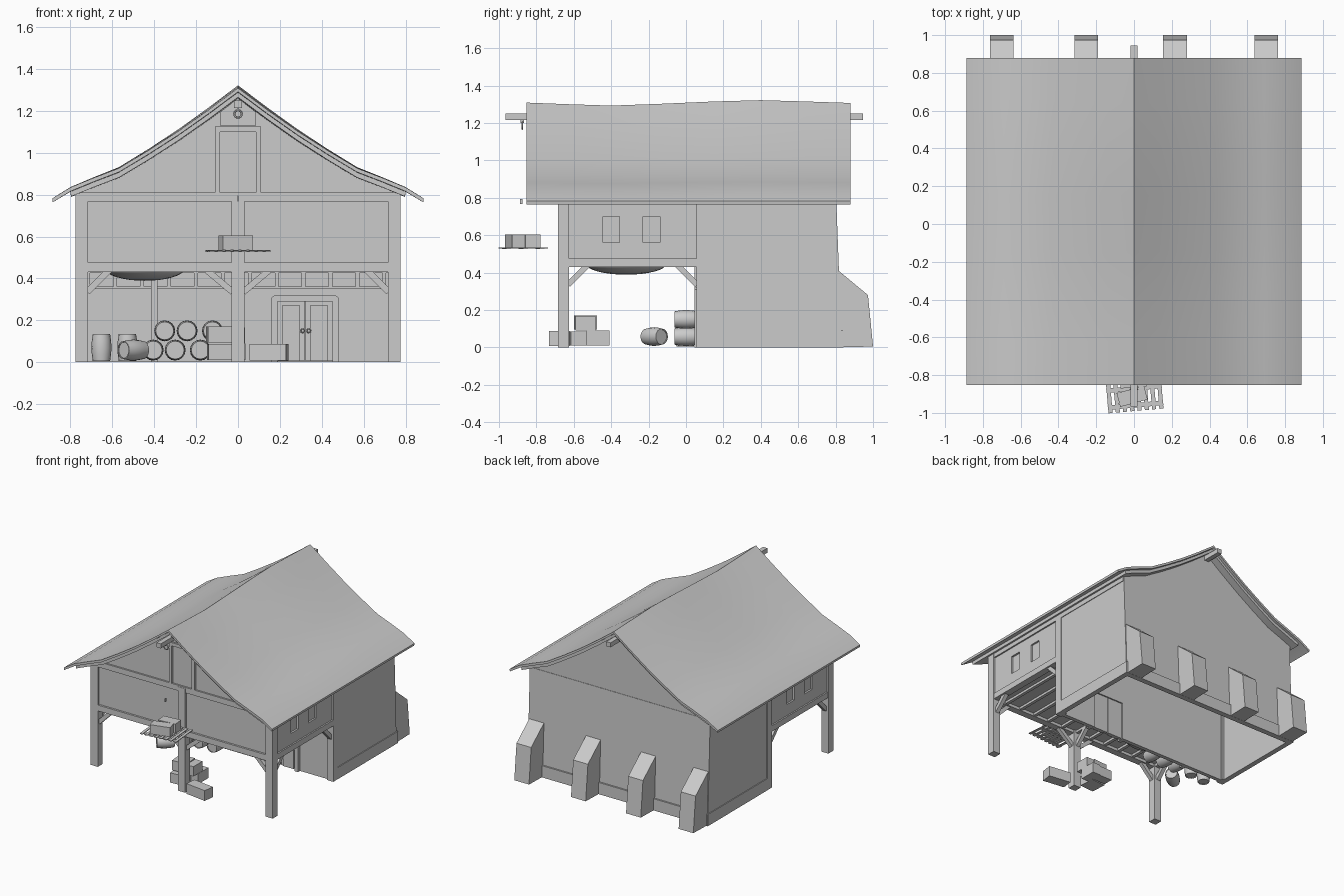
import bpy, bmesh, math
from mathutils import Vector, Matrix

if "Cube" in bpy.data.objects:
    bpy.data.objects.remove(bpy.data.objects["Cube"])


def finish(name, bm, smooth=False):
    bmesh.ops.recalc_face_normals(bm, faces=bm.faces)
    me = bpy.data.meshes.new(name)
    bm.to_mesh(me)
    bm.free()
    ob = bpy.data.objects.new(name, me)
    bpy.context.collection.objects.link(ob)
    if smooth:
        bpy.context.view_layer.objects.active = ob
        ob.select_set(True)
        bpy.ops.object.shade_smooth_by_angle(angle=math.radians(40))
        ob.select_set(False)
    return ob


def box(name, x0, x1, y0, y1, z0, z1, rot=0, pivot=None):
    bm = bmesh.new()
    c = Vector(((x0 + x1) / 2, (y0 + y1) / 2, (z0 + z1) / 2))
    m = Matrix.Translation(c) @ Matrix.Diagonal((x1 - x0, y1 - y0, z1 - z0, 1))
    p = Matrix.Translation(pivot or c)
    m = p @ Matrix.Rotation(math.radians(rot), 4, 'Z') @ p.inverted() @ m
    bmesh.ops.create_cube(bm, size=1, matrix=m)
    return finish(name, bm)


def prism(name, pts, axis, a, b):
    """Extrude a 2D outline (u, z) along x or y from a to b."""
    bm = bmesh.new()
    f = bm.faces.new([bm.verts.new((a, u, z) if axis == 'x' else (u, a, z)) for u, z in pts])
    r = bmesh.ops.extrude_face_region(bm, geom=[f])
    d = Vector((b - a, 0, 0)) if axis == 'x' else Vector((0, b - a, 0))
    bmesh.ops.translate(bm, verts=[v for v in r['geom'] if isinstance(v, bmesh.types.BMVert)], vec=d)
    return finish(name, bm)


def bar(name, p, q, w):
    p, q = Vector(p), Vector(q)
    d = q - p
    m = Matrix.Translation((p + q) / 2) @ d.to_track_quat('Z', 'Y').to_matrix().to_4x4()
    bm = bmesh.new()
    bmesh.ops.create_cube(bm, size=1, matrix=m @ Matrix.Diagonal((w, w, d.length, 1)))
    return finish(name, bm)


def barrel(name, loc, axis, r=0.05, h=0.125):
    """Lathe a bulged barrel with recessed heads, turned to the given axis."""
    prof = [(0, -.46), (.76, -.46), (.76, -.5), (.86, -.5), (.96, -.25), (1, 0),
            (.96, .25), (.86, .5), (.76, .5), (.76, .46), (0, .46)]
    bm = bmesh.new()
    vs = [bm.verts.new((a * r, 0, b * h)) for a, b in prof]
    es = [bm.edges.new(e) for e in zip(vs, vs[1:])]
    bmesh.ops.spin(bm, geom=vs + es, axis=(0, 0, 1), cent=(0, 0, 0), steps=16, angle=2 * math.pi)
    bmesh.ops.remove_doubles(bm, verts=bm.verts, dist=1e-5)
    q = Vector(axis).to_track_quat('Z', 'Y').to_matrix().to_4x4()
    bmesh.ops.transform(bm, verts=bm.verts, matrix=Matrix.Translation(loc) @ q)
    return finish(name, bm, True)


# Roof: curved flared section swept along y with a wavy ridge
half = [(0.887, .782), (.80, .835), (.69, .88), (.57, .926), (.43, 1.01), (.285, 1.103), (.14, 1.205), (0, 1.309)]
section = [(-x, z) for x, z in half] + half[-2::-1]


def roof(name, sec, top, thick, stations):
    bm = bmesh.new()
    rings = []
    for y, wave in stations:
        up = [(x, z - top + wave * (1 - abs(x) / .89)) for x, z in sec]
        lo = [(x * .997, z - thick) for x, z in reversed(up)]
        rings.append([bm.verts.new((x, y, z)) for x, z in up + lo])
    n = len(rings[0])
    for a, b in zip(rings, rings[1:]):
        for i in range(n):
            bm.faces.new((a[i], a[(i + 1) % n], b[(i + 1) % n], b[i]))
    m = n // 2
    for r in (rings[0], rings[-1]):
        for i in range(m - 1):
            bm.faces.new((r[i], r[i + 1], r[n - 2 - i], r[n - 1 - i]))
    return finish(name, bm, True)


waves = [(-.852, 0), (-.62, -.009), (-.4, -.016), (-.15, -.007), (.15, .006), (.4, .013), (.64, .006), (.88, -.002)]
roof("roof_covering", section, 0, .018, waves)
roof("roof_boards", section[1:-1], .02, .024, [(-.83, 0), (-.4, -.016), (.4, .013), (.86, -.002)])
box("ridge_beam", -.018, .018, -.965, .945, 1.215, 1.25)

# Gables
gable = [(-.775, .80), (.775, .80), (.56, .89), (.43, .97), (.285, 1.06), (0, 1.265),
         (-.285, 1.06), (-.43, .97), (-.56, .89)]
prism("front_gable", gable, 'y', -.67, -.64)
prism("back_gable", gable, 'y', .77, .80)
for s in (-1, 1):
    box("loft_door_jamb", s * .0975 - .012, s * .0975 + .012, -.685, -.66, .81, 1.125)
box("loft_door_lintel", -.085, .085, -.685, -.66, 1.10, 1.125)
prism("loft_peak_board", [(-.085, 1.13), (.085, 1.13), (.085, 1.195), (0, 1.26), (-.085, 1.195)], 'y', -.68, -.66)

# Timber frame of the open front
for x in (-.745, 0, .745):
    w = .03
    box("front_post", x - w, x + w, -.685, -.625, 0, .80)
box("front_lower_beam", -.715, .715, -.683, -.63, .43, .475)
box("front_upper_beam", -.775, .775, -.683, -.63, .768, .81)
for s in (-1, 1):
    a, b = sorted((s * .03, s * .715))
    box("front_panel", a, b, -.668, -.648, .47, .77)
    x0, x1 = sorted((s * .72, s * .773))
    box("wall_corner_post", x0, x1 + 0, .055, .115, 0, .80)
    box("side_lower_beam", x0, x1, -.625, .055, .43, .475)
    box("side_upper_beam", x0, x1, -.685, .80, .768, .81)
    # side panel built around two window openings
    p0, p1 = sorted((s * .745, s * .762))
    g0, g1 = sorted((s * .738, s * .748))
    box("side_panel_low", p0, p1, -.625, .055, .47, .56)
    box("side_panel_high", p0, p1, -.625, .055, .70, .77)
    for y0, y1 in ((-.625, -.445), (-.355, -.23), (-.14, .055)):
        box("side_panel_mid", p0, p1, y0, y1, .56, .70)
    for y0, y1 in ((-.445, -.355), (-.23, -.14)):
        box("side_window_pane", g0, g1, y0, y1, .56, .70)
    # diagonal braces
    bar("front_outer_brace", (s * .72, -.655, .335), (s * .615, -.655, .44), .03)
    bar("front_inner_brace", (s * .025, -.655, .335), (s * .15, -.655, .44), .03)
    bar("side_front_brace", (s * .745, -.63, .335), (s * .745, -.525, .44), .03)
    bar("side_back_brace", (s * .745, .06, .335), (s * .745, -.045, .44), .03)
bar("centre_back_brace", (0, -.63, .335), (0, -.525, .44), .03)

# Upper floor with joists
box("upper_floor", -.75, .75, -.65, .08, .452, .47)
for i in range(11):
    x = -.65 + i * .13
    box("floor_joist", x - .012, x + .012, -.63, .07, .434, .453)

# Hanging round vat bottom below the floor
bm = bmesh.new()
bmesh.ops.create_uvsphere(bm, u_segments=24, v_segments=16, radius=1)
bmesh.ops.bisect_plane(bm, geom=bm.verts[:] + bm.edges[:] + bm.faces[:], plane_co=(0, 0, .01),
                       plane_no=(0, 0, 1), clear_outer=True)
bmesh.ops.transform(bm, verts=bm.verts, matrix=Matrix.Translation((-.445, -.32, .447)) @ Matrix.Diagonal((.19, .215, .058, 1)))
finish("hanging_vat", bm, True)

# Stone rear room: open underneath, leaning walls
prism("back_wall", [(.833, 0), (.803, .80), (.773, .80), (.80, 0)], 'x', -.768, .768)
box("back_plinth", -.77, .77, .81, .842, 0, .09)
for s in (-1, 1):
    a, b = sorted((s * .735, s * .768))
    prism("side_stone_wall", [(.11, 0), (.833, 0), (.803, .80), (.11, .80)], 'x', a, b)
    a, b = sorted((s * .76, s * .774))
    box("side_plinth", a, b, .11, .84, 0, .09)
for x in (-.70, -.252, .217, .70):
    prism("buttress", [(.80, 0), (1.0, .005), (.973, .28), (.81, .415)], 'x', x - .0625, x + .0625)

# Wall between shed and rear room, with studded vent band
box("inner_wall_left", -.74, .19, .07, .10, 0, .36)
box("inner_wall_right", .45, .74, .07, .10, 0, .36)
box("inner_wall_over_door", .19, .45, .07, .10, .29, .36)
box("inner_wall_rail", -.74, .74, .062, .10, .35, .362)
box("inner_vent_panel", -.74, .74, .09, .10, .36, .80)
for i in range(12):
    x = -.655 + i * .1285 - .06
    box("vent_stud", x - .009, x + .009, .065, .092, .36, .435)
box("inner_top_beam", -.74, .74, .06, .10, .425, .475)
box("inner_wall_post", -.415, -.385, .045, .075, 0, .43)

# Double door
for x0, x1 in ((.19, .317), (.323, .45)):
    box("door_leaf", x0, x1, .068, .09, .005, .29)
    box("door_board", x0 + .02, x1 - .02, .06, .07, .005, .27)
for x in (.175, .465):
    box("door_jamb", x - .014, x + .014, .045, .09, 0, .295)
prism("door_head", [(.161, .29), (.479, .29), (.479, .31), (.46, .322), (.18, .322), (.161, .31)], 'y', .045, .09)


def ring(name, loc, R, r, axis='Y'):
    bpy.ops.mesh.primitive_torus_add(major_radius=R, minor_radius=r, major_segments=16, minor_segments=6,
                                     location=loc, rotation=(math.pi / 2, 0, 0))
    bpy.context.object.name = name
    bpy.ops.object.shade_smooth_by_angle()


for x in (.309, .338):
    ring("door_ring", (x, .055, .15), .009, .003)

# Hoist pulley and hook
ring("hoist_pulley", (0, -.875, 1.186), .018, .005)
box("hoist_strap", -.005, .005, -.885, -.865, 1.2, 1.22)
box("hoist_hook", -.003, .003, -.887, -.873, .768, .795)

# Hanging pallet with crates
piv = Vector((0, -.868, .53))
for i in range(8):
    x = -.135 + i * .0386
    box("pallet_slat", x - .011, x + .011, -.99, -.75, .530, .535, 5, piv)
for y in (-.96, -.87, -.78):
    box("pallet_runner", -.147, .147, y - .012, y + .012, .526, .530, 5, piv)
box("pallet_crate_front", -.085, .065, -.95, -.875, .535, .605, 15)
box("pallet_crate_back", -.075, .065, -.865, -.785, .535, .605, 5)

# Ground crates around the centre post
box("crate_left", -.145, -.025, -.62, -.50, .01, .085, 4)
box("crate_middle", -.03, .035, -.535, -.41, .01, .09)
box("crate_rear", -.14, -.03, -.49, -.415, .01, .085)
box("crate_upper", -.148, -.03, -.595, -.48, .095, .17, 4)
box("crate_upper_small", -.028, .033, -.59, -.48, .09, .165)
box("crate_right", .06, .235, -.72, -.635, .008, .087, -8)

# Barrels: stacked, lying and standing
for x in (-.405, -.30, -.18):
    barrel("stacked_barrel_low", (x, 0, .058), (0, 1, 0))
for x in (-.35, -.243, -.122):
    barrel("stacked_barrel_high", (x, 0, .15), (0, 1, 0))
barrel("lying_barrel", (-.50, -.17, .058), (.75, .65, 0))
barrel("standing_barrel_left", (-.652, -.01, .07), (0, 0, 1), .048, .13)
barrel("standing_barrel_right", (-.528, 0, .07), (0, 0, 1), .048, .13)
